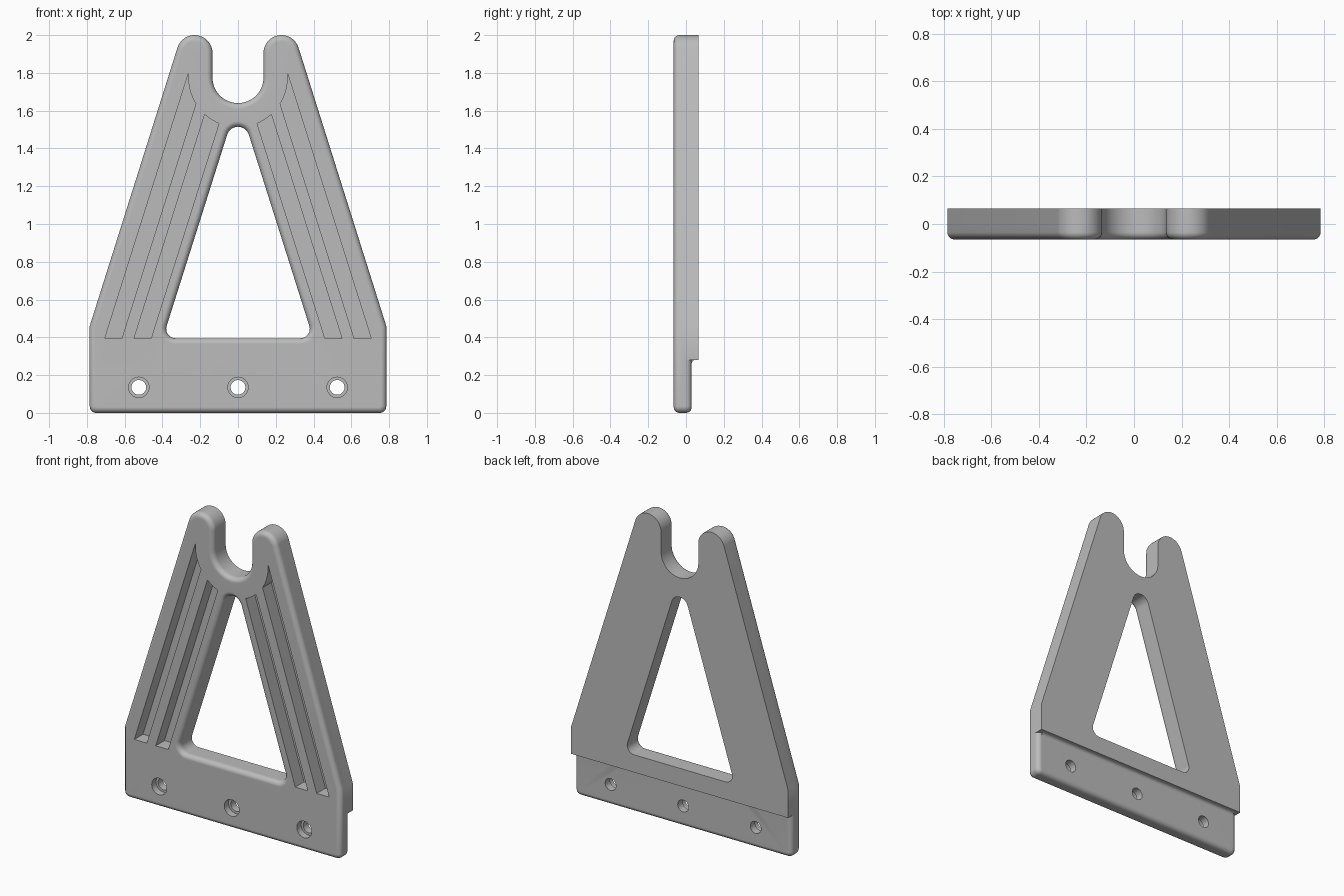
import bpy, bmesh
from math import sin, cos, radians

if "Cube" in bpy.data.objects:
    bpy.data.objects.remove(bpy.data.objects["Cube"], do_unlink=True)

grey = bpy.data.materials.new("plain grey")
grey.use_nodes = True
grey.diffuse_color = (0.5, 0.5, 0.5, 1)
grey.node_tree.nodes["Principled BSDF"].inputs["Base Color"].default_value = (0.5, 0.5, 0.5, 1)

FRONT, BACK, STEP_Y, STEP_Z = -0.065, 0.065, 0.03, 0.28
LEAN = 17.5          # lean of the legs in degrees
SLOPE = 0.3157       # the same lean as run over rise
HALF = 0.785


def arc(cx, cz, r, a0, a1, n=12):
    angles = [radians(a0 + (a1 - a0) * i / n) for i in range(n + 1)]
    return [(cx + r * cos(a), cz + r * sin(a)) for a in angles]


def mirrored(points):
    return [(-x, z) for x, z in reversed(points)]


def inset(loop, d):
    """Move a loop to its left by d with mitred corners."""
    out = []
    for i, (x, z) in enumerate(loop):
        normals = []
        for (ax, az), (bx, bz) in ((loop[i - 1], (x, z)), ((x, z), loop[(i + 1) % len(loop)])):
            length = ((bx - ax) ** 2 + (bz - az) ** 2) ** 0.5
            normals.append(((az - bz) / length, (bx - ax) / length))
        (px, pz), (qx, qz) = normals
        k = d / (1 + px * qx + pz * qz)
        out.append((x + k * (px + qx), z + k * (pz + qz)))
    return out


def plate(name, loops, profile):
    """Loft loops through (y, inset) stations and fill both ends."""
    bm = bmesh.new()
    caps = [[], []]
    for loop in loops:
        n = len(loop)
        rings = [[bm.verts.new((x, y, z)) for x, z in inset(loop, d)] for y, d in profile]
        for a, b in zip(rings, rings[1:]):
            for i in range(n):
                j = (i + 1) % n
                bm.faces.new((a[i], b[i], b[j], a[j]))
        for cap, ring in zip(caps, (rings[0], rings[-1])):
            cap += [bm.edges.get((ring[i - 1], ring[i])) for i in range(n)]
    for cap in caps:
        bmesh.ops.triangle_fill(bm, edges=cap, use_beauty=True, normal=(0, -1, 0))
    bmesh.ops.recalc_face_normals(bm, faces=bm.faces)
    mesh = bpy.data.meshes.new(name)
    bm.to_mesh(mesh)
    bm.free()
    mesh.materials.append(grey)
    obj = bpy.data.objects.new(name, mesh)
    bpy.context.collection.objects.link(obj)
    return obj


def combine(target, tool, operation):
    mod = target.modifiers.new(operation.lower(), 'BOOLEAN')
    mod.operation, mod.solver, mod.object = operation, 'EXACT', tool
    bpy.context.view_layer.objects.active = target
    bpy.ops.object.modifier_apply(modifier=mod.name)
    bpy.data.objects.remove(tool, do_unlink=True)


# Outline: forked tips, round slot between them, leaning sides
side = [(HALF, 0.46)] + arc(0.23, 1.905, 0.095, LEAN, 180, 20)
slot = arc(0, 1.775, 0.135, 0, -180, 24)
upper = side + slot + mirrored(side)
corner = arc(HALF - 0.035, 0.035, 0.035, -90, 0, 8)
window = (arc(0.33, 0.445, 0.05, -90, LEAN) + arc(0, 1.455, 0.06, LEAN, 180 - LEAN)
          + arc(-0.33, 0.445, 0.05, 180 - LEAN, 270))[::-1]

# Front plate, rounded on both rims
R = 0.03
round_in = [(FRONT + R * (1 - cos(radians(a))), R * (1 - sin(radians(a)))) for a in range(0, 91, 15)]
round_out = [(STEP_Y - R * (1 - sin(radians(a))), R * (1 - cos(radians(a)))) for a in range(0, 91, 15)]
bracket = plate("bracket", [corner + upper + mirrored(corner), window], round_in + round_out)

# Thicker back above the mounting step
back = plate("back_plate", [[(-HALF, STEP_Z), (HALF, STEP_Z)] + upper, window],
             [(-0.01, 0), (BACK, 0)])
combine(bracket, back, 'UNION')

# Small concave fillet under the step
f = 0.02
fillet = plate("step_fillet", [[(-HALF + R, 0), (HALF - R, 0), (HALF - R, 1), (-HALF + R, 1)]],
               [(0, 0), (1, 0)])
bm = bmesh.new()
section = [(STEP_Y + f - f * cos(radians(a)), STEP_Z - f + f * sin(radians(a))) for a in range(0, 91, 15)]
section += [(STEP_Y + f, STEP_Z + 0.01), (STEP_Y - 0.01, STEP_Z + 0.01), (STEP_Y - 0.01, STEP_Z - f)]
face = bm.faces.new([bm.verts.new((R - HALF, y, z)) for y, z in section])
ext = bmesh.ops.extrude_face_region(bm, geom=[face])
bmesh.ops.translate(bm, vec=(2 * (HALF - R), 0, 0),
                    verts=[v for v in ext["geom"] if isinstance(v, bmesh.types.BMVert)])
bmesh.ops.recalc_face_normals(bm, faces=bm.faces)
bm.to_mesh(fillet.data)
bm.free()
combine(bracket, fillet, 'UNION')

# Two leaning grooves per leg, ending on an arc around the slot
GROOVE_Z, GROOVE_W, RING = 0.395, 0.09, 0.263


def groove_end(x0):
    """Where a leaning line from the groove foot meets the ring around the slot."""
    z = GROOVE_Z
    while (x0 - SLOPE * (z - GROOVE_Z)) ** 2 + (z - 1.775) ** 2 > RING ** 2:
        z += 0.001
    return (x0 - SLOPE * (z - GROOVE_Z), z)


for x0 in (0.46, 0.615):
    p, q = groove_end(x0), groove_end(x0 + GROOVE_W)
    tip = []
    for i in range(9):
        x, z = (q[k] + (p[k] - q[k]) * i / 8 for k in (0, 1))
        s = RING / (x * x + (z - 1.775) ** 2) ** 0.5
        tip.append((x * s, 1.775 + (z - 1.775) * s))
    shape = [(x0, GROOVE_Z), (x0 + GROOVE_W, GROOVE_Z)] + tip
    for loop in (shape, mirrored(shape)):
        combine(bracket, plate("groove", [loop], [(-0.2, 0), (0.025, 0)]), 'DIFFERENCE')

# Counterbored screw holes
for x in (-0.525, 0, 0.525):
    for r, depth in ((0.054, -0.02), (0.039, 0.2)):
        hole = arc(x, 0.135, r, 0, 360, 32)[:-1]
        combine(bracket, plate("screw_hole", [hole], [(-0.2, 0), (depth, 0)]), 'DIFFERENCE')

# Smooth rounds with flat-looking faces
bpy.ops.object.select_all(action='DESELECT')
bracket.select_set(True)
bpy.context.view_layer.objects.active = bracket
bpy.ops.object.shade_smooth_by_angle(angle=radians(30))
weighted = bracket.modifiers.new("weighted_normals", 'WEIGHTED_NORMAL')
weighted.keep_sharp = True
